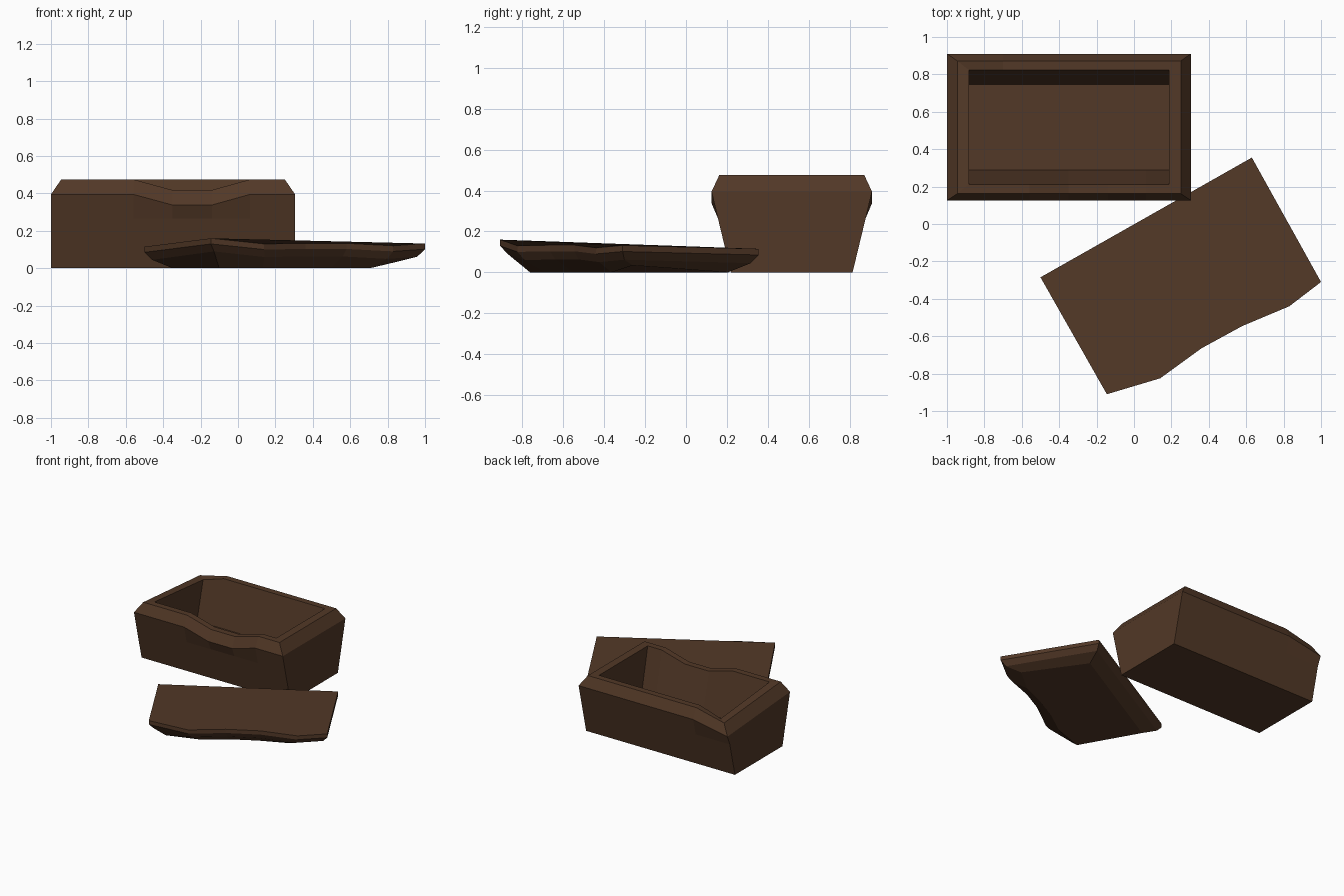
import bpy, bmesh
from math import radians
from mathutils import Matrix

if "Cube" in bpy.data.objects:
    bpy.data.objects.remove(bpy.data.objects["Cube"])

stone = bpy.data.materials.new("dark_brown")
stone.diffuse_color = (0.085, 0.04, 0.02, 1)
stone.use_nodes = True
stone.node_tree.nodes["Principled BSDF"].inputs["Base Color"].default_value = stone.diffuse_color


def loft(name, rings):
    """Skin a stack of rings with equal point counts and cap both ends."""
    bm = bmesh.new()
    loops = [[bm.verts.new(p) for p in ring] for ring in rings]
    n = len(loops[0])
    for a, b in zip(loops, loops[1:]):
        for i in range(n):
            j = (i + 1) % n
            bm.faces.new((a[i], a[j], b[j], b[i]))
    bm.faces.new(loops[0][::-1])
    bm.faces.new(loops[-1])
    bmesh.ops.recalc_face_normals(bm, faces=bm.faces)
    mesh = bpy.data.meshes.new(name)
    bm.to_mesh(mesh)
    bm.free()
    mesh.materials.append(stone)
    obj = bpy.data.objects.new(name, mesh)
    bpy.context.collection.objects.link(obj)
    return obj


# Open box: columns around the wall (x, side, worn drop of the rim)
X0, X1, YC, DROP = -1.0, 0.305, 0.5175, 0.057
columns = [(X0, -1, 0), (-0.56, -1, 0), (-0.35, -1, 1), (-0.14, -1, 1),
           (0.065, -1, 0), (X1, -1, 0), (X1, 1, 0), (-0.70, 1, 0), (X0, 1, 1)]
# Wall levels: end inset, half depth, height, whether the level follows the wear
levels = [(0, 0.2975, 0, 0), (0, 0.3615, 0.265, 0), (0, 0.3925, 0.395, 1),
          (0.055, 0.355, 0.475, 1), (0.118, 0.305, 0.475, 1), (0.118, 0.228, 0.12, 0)]
loft("box", [[(min(max(x, X0 + inset), X1 - inset), YC + side * half, z - DROP * drop * worn)
              for x, side, drop in columns]
             for inset, half, z, worn in levels])

# Fallen lid: outline (x, y, top height), with a broken front edge
outline = [(-0.5, -0.285, 0.115), (-0.145, -0.91, 0.16), (0.14, -0.825, 0.13),
           (0.36, -0.665, 0.133), (0.58, -0.545, 0.133), (0.83, -0.44, 0.12),
           (1.0, -0.31, 0.132), (0.63, 0.355, 0.115)]
CX, CY = 0.25, -0.28
turn = Matrix.Rotation(radians(29.5), 2)


def lid_ring(su, sv, height):
    """Shrink the outline along the lid's own axes."""
    m = turn @ Matrix(((su, 0), (0, sv))) @ turn.transposed()
    ring = []
    for i, (x, y, z) in enumerate(outline):
        dx, dy = x - CX, y - CY
        ring.append((CX + m[0][0] * dx + m[0][1] * dy,
                     CY + m[1][0] * dx + m[1][1] * dy, height(i, z)))
    return ring


loft("lid", [
    lid_ring(0.83, 0.70, lambda i, z: 0.034 if i == 6 else 0.0),
    lid_ring(0.95, 0.93, lambda i, z: z - 0.07),
    lid_ring(1, 1, lambda i, z: z - 0.03),
    lid_ring(1, 1, lambda i, z: z),
])
